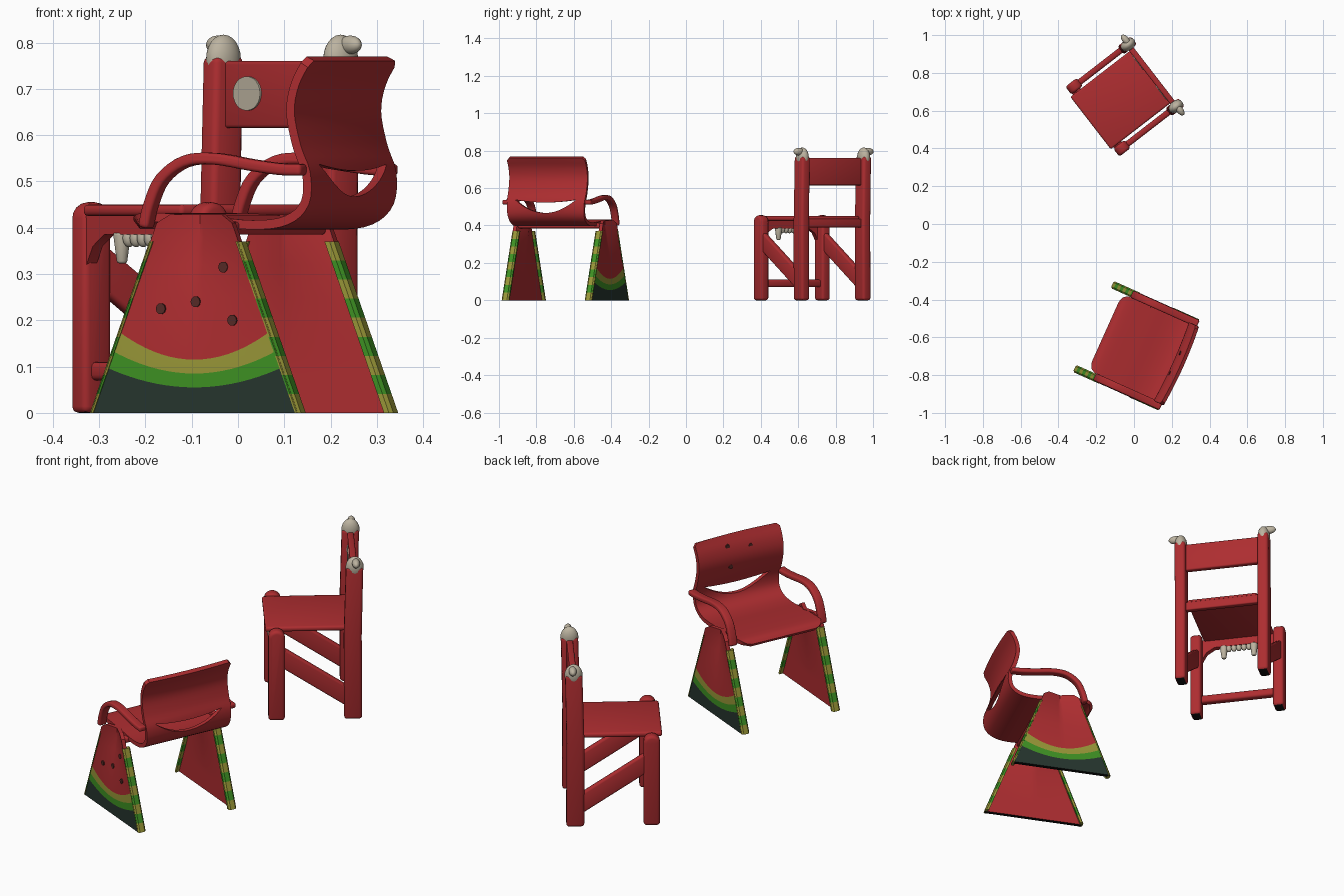
import bpy, bmesh, math
from mathutils import Matrix, Vector

if "Cube" in bpy.data.objects:
    bpy.data.objects.remove(bpy.data.objects["Cube"])


def material(name, rgb):
    m = bpy.data.materials.new(name)
    lin = [((c / 255 + 0.055) / 1.055) ** 2.4 for c in rgb]
    m.diffuse_color = (*lin, 1)
    m.use_nodes = True
    m.node_tree.nodes["Principled BSDF"].inputs["Base Color"].default_value = m.diffuse_color
    return m


RED = material("red", (173, 45, 48))
CREAM = material("cream", (188, 179, 160))
OLIVE = material("olive yellow", (152, 150, 55))
GREEN = material("rind green", (62, 145, 35))
DARK = material("dark green", (38, 53, 46))
SEED = material("seed brown", (85, 42, 38))
BLACK = material("black", (14, 14, 14))


def place(x, y, deg):
    return Matrix.Translation((x, y, 0)) @ Matrix.Rotation(math.radians(deg), 4, 'Z')


# Each chair is modelled facing -y, then turned into place
WOOD = place(-0.048, 0.675, -52.3)
MELON = place(0.013, -0.645, -114.2)


def finish(name, bm, chair, mats, bevel=0, sole=False):
    bmesh.ops.recalc_face_normals(bm, faces=bm.faces)
    if bevel:
        sharp = [e for e in bm.edges if e.is_manifold and e.calc_face_angle() > 0.6]
        bmesh.ops.bevel(bm, geom=sharp, offset=bevel, segments=3, profile=0.5,
                        affect='EDGES', clamp_overlap=True)
    bm.normal_update()
    if sole:
        for f in bm.faces:
            if f.normal.z < -0.9 and f.calc_center_median().z < 0.01:
                f.material_index = 1
    me = bpy.data.meshes.new(name)
    bm.to_mesh(me)
    bm.free()
    for m in mats:
        me.materials.append(m)
    ob = bpy.data.objects.new(name, me)
    bpy.context.collection.objects.link(ob)
    ob.matrix_world = chair
    smooth(ob)
    return ob


def smooth(ob):
    bpy.ops.object.select_all(action='DESELECT')
    ob.select_set(True)
    bpy.context.view_layer.objects.active = ob
    bpy.ops.object.shade_smooth_by_angle(angle=math.radians(35))


def prism(name, pts, a, b, axis, chair, mat, bevel=0, sole=False):
    """Polygon extruded from a to b along x (points are y,z) or y (points are x,z)."""
    bm = bmesh.new()
    def ring(t):
        return [bm.verts.new((t, p, q) if axis == 'x' else (p, t, q)) for p, q in pts]
    A, B = ring(a), ring(b)
    bm.faces.new(A)
    bm.faces.new(B[::-1])
    n = len(pts)
    for i in range(n):
        bm.faces.new((A[i], A[(i + 1) % n], B[(i + 1) % n], B[i]))
    return finish(name, bm, chair, [mat, BLACK], bevel, sole)


def box(name, x, y, z, chair, mat, bevel=0):
    pts = [(y[0], z[0]), (y[1], z[0]), (y[1], z[1]), (y[0], z[1])]
    return prism(name, pts, x[0], x[1], 'x', chair, mat, bevel)


def ball(name, c, r, chair, mat):
    bm = bmesh.new()
    bmesh.ops.create_uvsphere(bm, u_segments=20, v_segments=12, radius=1,
                              matrix=Matrix.Translation(c) @ Matrix.Diagonal((*r, 1)))
    return finish(name, bm, chair, [mat])


def ellipse(cx, cz, rx, rz, n=24):
    return [(cx + rx * math.cos(k * math.tau / n), cz + rz * math.sin(k * math.tau / n)) for k in range(n)]


def spline(pts, n=6):
    """Smooth path through the points."""
    p = [Vector(q) for q in pts]
    p = [2 * p[0] - p[1]] + p + [2 * p[-1] - p[-2]]
    out = []
    for i in range(1, len(p) - 2):
        a, b, c, d = p[i - 1:i + 3]
        for k in range(n):
            t = k / n
            out.append(0.5 * (2 * b + (c - a) * t + (2 * a - 5 * b + 4 * c - d) * t * t
                              + (3 * b - a - 3 * c + d) * t ** 3))
    return out + [p[-2]]


# ---------- wooden chair with teeth and horns ----------
box("seat", (-0.175, 0.175), (-0.23, 0.19), (0.425, 0.45), WOOD, RED, 0.01)
box("rear_seat_rail", (-0.19, 0.19), (0.165, 0.195), (0.39, 0.435), WOOD, RED, 0.006)
box("backrest_panel", (-0.19, 0.19), (0.165, 0.195), (0.615, 0.76), WOOD, RED, 0.008)
box("front_stretcher", (-0.195, 0.195), (-0.2, -0.16), (0.07, 0.11), WOOD, RED, 0.012)
arch = [(0.188, 0.43), (0.188, 0.31), (0.16, 0.36), (0.12, 0.385)]
prism("front_apron", arch + [(-x, z) for x, z in arch[::-1]], -0.212, -0.185, 'y', WOOD, RED)
post = [(0.132, 0), (0.215, 0), (0.213, 0.42), (0.22, 0.77), (0.141, 0.77), (0.131, 0.42)]
for s, side in ((-1, "left"), (1, "right")):
    x = (s * 0.207 - 0.027, s * 0.207 + 0.027)
    top = [(-0.18 + 0.038 * math.cos(k * math.pi / 8), 0.42 + 0.035 * math.sin(k * math.pi / 8)) for k in range(9)]
    prism(side + "_front_leg", [(-0.218, 0), (-0.142, 0)] + top, *x, 'x', WOOD, RED, 0.014, True)
    prism(side + "_back_post", post, *x, 'x', WOOD, RED, 0.014, True)
    prism(side + "_brace", [(-0.16, 0.265), (0.16, 0.05), (0.16, 0.155), (-0.16, 0.37)],
          s * 0.207 - 0.016, s * 0.207 + 0.016, 'x', WOOD, RED, 0.01)
    # horn caps with a knob pointing outwards
    ball(side + "_horn_cap", (s * 0.207, 0.181, 0.764), (0.030, 0.042, 0.053), WOOD, CREAM)
    ball(side + "_horn_knob", (s * 0.234, 0.186, 0.795), (0.034, 0.018, 0.02), WOOD, CREAM)
    prism(side + "_eye", ellipse(s * 0.1, 0.69, 0.048, 0.037), 0.161, 0.168, 'y', WOOD, CREAM)
    # long outer tooth
    bm = bmesh.new()
    bmesh.ops.create_cone(bm, cap_ends=True, segments=14, radius1=0.011, radius2=0.02, depth=0.066,
                          matrix=Matrix.Translation((s * 0.075, -0.198, 0.356)))
    finish(side + "_long_tooth", bm, WOOD, [CREAM], 0.005)
for i in range(5):
    ball("small_tooth", ((i - 2) * 0.025, -0.198, 0.378), (0.014, 0.014, 0.02), WOOD, CREAM)

# ---------- melon chair: shell of seat and back ----------
profile = spline([(-0.175, 0.405), (-0.14, 0.422), (0, 0.416), (0.12, 0.406), (0.2, 0.416), (0.247, 0.455),
                  (0.256, 0.52), (0.236, 0.58), (0.222, 0.65), (0.233, 0.71), (0.263, 0.765)], 4)
bm = bmesh.new()
rows, cols = [], 16
for k, (y, z) in enumerate(profile):
    rise = min(max((z - 0.43) / 0.12, 0), 1)
    w = 0.222 + 0.006 * rise - {0: 0.05, 1: 0.03, 2: 0.017, 3: 0.008}.get(k, 0)
    if k == len(profile) - 1:
        w -= 0.015
    row = []
    for j in range(cols + 1):
        f = 2 * j / cols - 1
        row.append(bm.verts.new((f * w, y - 0.01 * rise * f * f, z)))
    rows.append(row)
for r0, r1 in zip(rows, rows[1:]):
    for j in range(cols):
        bm.faces.new((r0[j], r0[j + 1], r1[j + 1], r1[j]))
shell = finish("seat_shell", bm, MELON, [RED])
thick = shell.modifiers.new("thickness", 'SOLIDIFY')
thick.thickness, thick.offset = 0.02, 0
# crescent-shaped slot between seat and back
fs = [k / 10 for k in range(-10, 11)]
crescent = [(0.175 * f, 0.535 - 0.068 * (1 - f * f)) for f in fs]
crescent += [(0.175 * f, 0.537 - 0.014 * (1 - f * f)) for f in fs[::-1]]
cutter = prism("slot_cutter", crescent, 0.14, 0.36, 'y', MELON, RED)
cutter.hide_render = True
cut = shell.modifiers.new("slot", 'BOOLEAN')
cut.operation, cut.object, cut.solver = 'DIFFERENCE', cutter, 'EXACT'
bpy.context.view_layer.objects.active = shell
for m in ("thickness", "slot"):
    bpy.ops.object.modifier_apply(modifier=m)
bpy.data.objects.remove(cutter)
smooth(shell)
for v, y, z in ((-0.06, 0.226, 0.72), (0.06, 0.221, 0.70), (-0.05, 0.215, 0.62)):
    prism("back_seed", ellipse(v, z, 0.011, 0.011, 10), y - 0.003, y + 0.006, 'y', MELON, SEED)
for y in (-0.06, 0.07):
    box("under_seat_bar", (-0.24, 0.24), (y - 0.018, y + 0.018), (0.385, 0.413), MELON, RED, 0.008)


# ---------- melon chair: slice-shaped side legs and arms ----------
def half(z):
    return 0.245 - 0.38 * z


def dent(u, z):
    """The slice folds inwards along its middle towards the top."""
    t = min(max((z - 0.18) / 0.2, 0), 1)
    return 0.03 * t * max(0, 1 - abs(u) / half(z))


levels = [lambda u: 0, lambda u: 0.055 + u * u, lambda u: 0.085 + 1.3 * u * u,
          lambda u: 0.115 + 1.9 * u * u, lambda u: 0.25, lambda u: 0.32, lambda u: 0.38,
          lambda u: 0.41, lambda u: 0.428]
row_mat = [3, 2, 1, 0, 0, 0, 0, 0]
N, R = 20, len(levels) - 1
arm = spline([(-0.125, 0.40), (-0.112, 0.45), (-0.085, 0.505), (-0.03, 0.543), (0.04, 0.549),
              (0.13, 0.535), (0.2, 0.526), (0.25, 0.525)], 4)
for s, side in ((-1, "left"), (1, "right")):
    bm = bmesh.new()
    sheets = []
    for x in (0.242, 0.262):
        sheet = []
        for i, level in enumerate(levels):
            row = []
            for j in range(N + 1):
                f, z = 2 * j / N - 1, 0.1
                for _ in range(12):
                    z = level(f * half(z))
                w = half(z) - (0.02 if i == R else 0)
                row.append(bm.verts.new((s * (x - dent(f * w, z)), f * w, z)))
            sheet.append(row)
        sheets.append(sheet)
    inner, outer = sheets
    for i in range(R):
        for j in range(N):
            for sheet, mat in ((inner, 0), (outer, row_mat[i])):
                q = (sheet[i][j], sheet[i][j + 1], sheet[i + 1][j + 1], sheet[i + 1][j])
                bm.faces.new(q).material_index = mat
        for j in (0, N):
            bm.faces.new((inner[i][j], inner[i + 1][j], outer[i + 1][j], outer[i][j]))
    for i, mat in ((0, 4), (R, 0)):
        for j in range(N):
            q = (inner[i][j], inner[i][j + 1], outer[i][j + 1], outer[i][j])
            bm.faces.new(q).material_index = mat
    finish(side + "_slice_leg", bm, MELON, [RED, OLIVE, GREEN, DARK, BLACK])
    # striped rind strips along both slanted edges
    for e, end in ((-1, "front"), (1, "rear")):
        bm = bmesh.new()
        bands, prev = 9, None
        for k in range(bands + 1):
            z = 0.37 * k / bands
            ring = [bm.verts.new((s * x, e * (half(z) + d), z)) for x, d in
                    ((0.223, -0.014), (0.223, -0.002), (0.231, 0.005), (0.256, 0.005), (0.264, -0.002), (0.264, -0.006))]
            if prev:
                for a in range(6):
                    b = (a + 1) % 6
                    bm.faces.new((prev[a], prev[b], ring[b], ring[a])).material_index = k % 2
            if k in (0, bands):
                bm.faces.new(ring).material_index = 1
            prev = ring
        finish(f"{side}_{end}_rind_strip", bm, MELON, [GREEN, OLIVE])
    # bent armrest
    upper, lower = [], []
    for i, p in enumerate(arm):
        t = (arm[min(i + 1, len(arm) - 1)] - arm[max(i - 1, 0)]).normalized()
        n = Vector((-t.y, t.x)) * 0.0125
        upper.append(tuple(p + n))
        lower.append(tuple(p - n))
    prism(side + "_armrest", upper + lower[::-1], s * 0.24 - 0.02, s * 0.24 + 0.02, 'x', MELON, RED, 0.008)
# seeds on the outer face of the right side
for u, z in ((0.065, 0.315), (-0.08, 0.225), (0, 0.24), (0.09, 0.2)):
    x = 0.262 - dent(u, z)
    prism("leg_seed", ellipse(u, z, 0.011, 0.012, 10), x - 0.005, x + 0.004, 'x', MELON, SEED)
